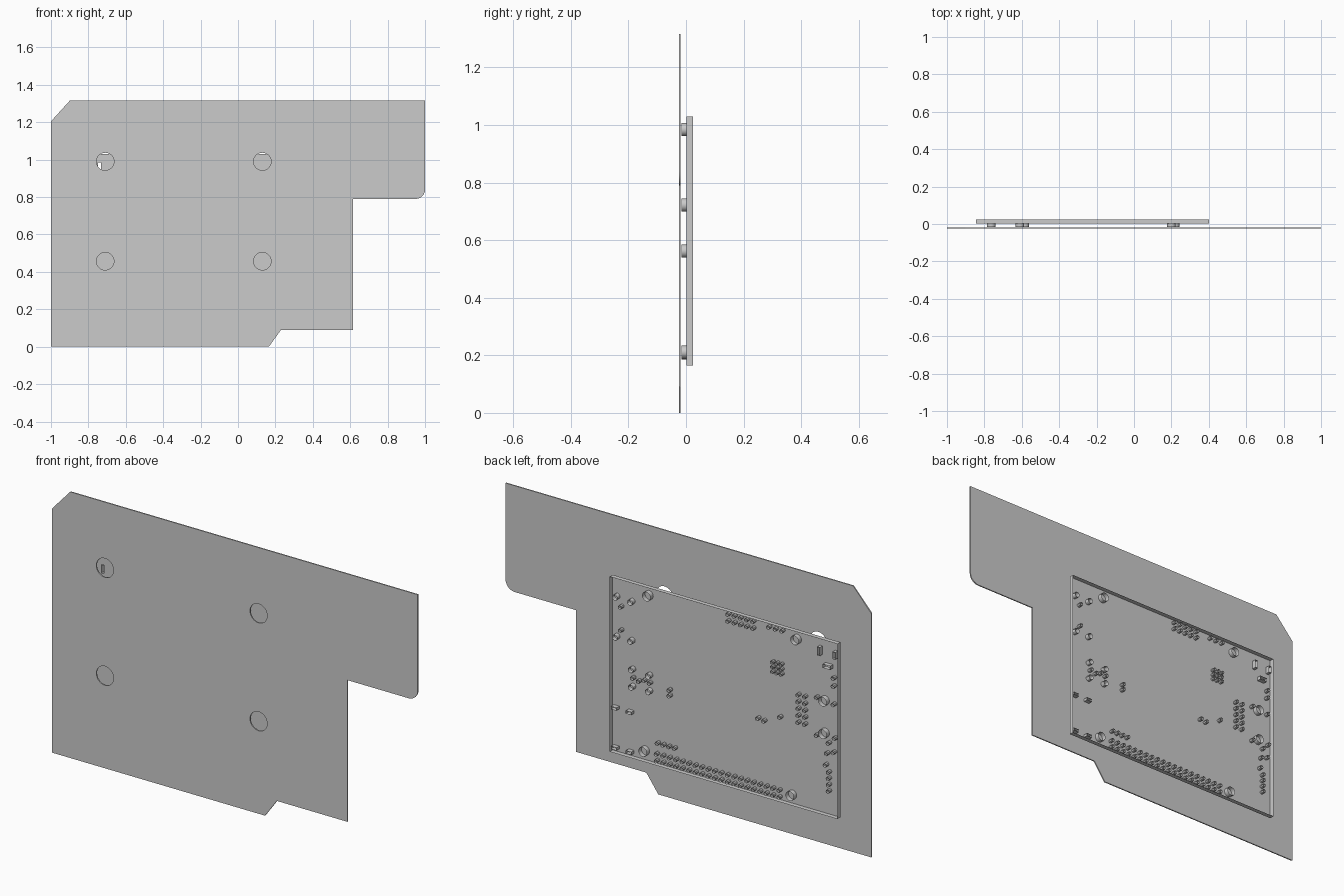
import bpy, bmesh, math
from mathutils import Vector, Matrix

if "Cube" in bpy.data.objects:
    bpy.data.objects.remove(bpy.data.objects["Cube"])


def circle(x, z, r, n=10):
    return [(x + r * math.cos(math.tau * i / n), z + r * math.sin(math.tau * i / n)) for i in range(n)]


def slot(x, z, w, h):
    return [(x - w / 2, z - h / 2), (x + w / 2, z - h / 2), (x + w / 2, z + h / 2), (x - w / 2, z + h / 2)]


def grid(x, z, nx, nz, dx, dz, r=0.009):
    return [circle(x + i * dx, z + j * dz, r, 8) for i in range(nx) for j in range(nz)]


def finish(name, bm):
    me = bpy.data.meshes.new(name)
    bm.to_mesh(me)
    bm.free()
    ob = bpy.data.objects.new(name, me)
    bpy.context.collection.objects.link(ob)
    bpy.ops.object.select_all(action='DESELECT')
    ob.select_set(True)
    bpy.context.view_layer.objects.active = ob
    bpy.ops.object.shade_smooth_by_angle()
    return ob


def sheet(name, loops, y0, y1, closed):
    """Fill the outline minus its holes at y0 and pull the walls to y1."""
    bm = bmesh.new()
    edges = []
    for loop in loops:
        vs = [bm.verts.new((x, y0, z)) for x, z in loop]
        edges += [bm.edges.new((vs[i - 1], vs[i])) for i in range(len(vs))]
    bmesh.ops.triangle_fill(bm, use_beauty=True, use_dissolve=False, edges=edges, normal=Vector((0, -1, 0)))
    if closed:
        new = bmesh.ops.extrude_face_region(bm, geom=bm.faces[:], use_keep_orig=True)
    else:
        new = bmesh.ops.extrude_edge_only(bm, edges=[e for e in bm.edges if e.is_boundary])
    moved = [g for g in new['geom'] if isinstance(g, bmesh.types.BMVert)]
    bmesh.ops.translate(bm, verts=moved, vec=(0, y1 - y0, 0))
    bmesh.ops.recalc_face_normals(bm, faces=bm.faces[:])
    return finish(name, bm)


# Mounting plate with chamfers, one rounded corner and four through holes
corner = [(0.95 + 0.05 * math.sin(a), 0.84 - 0.05 * math.cos(a))
          for a in (math.radians(15 * i) for i in range(7))]
outline = [(-1, 0), (0.165, 0), (0.23, 0.09), (0.615, 0.09), (0.615, 0.79), *corner,
           (1, 1.315), (-0.9, 1.315), (-1, 1.205)]
plate_holes = [circle(x, z, 0.047, 32) for x in (-0.71, 0.13) for z in (0.457, 0.99)]
sheet("mounting_plate", [outline] + plate_holes, -0.025, -0.019, True)

# Board: front skin with outer and hole walls, open at the back
posts = [(0.2, 0.984), (-0.61, 0.984), (-0.763, 0.722), (-0.763, 0.562), (0.22, 0.211), (-0.584, 0.208)]
holes = [circle(x, z, 0.0225, 24) for x, z in posts]
holes += grid(0.15, 0.183, 20, 2, -0.0353, 0.034)       # long header
holes += grid(-0.241, 0.978, 5, 2, -0.034, 0.034)       # top header
holes += grid(-0.464, 1.008, 3, 1, -0.036, 0)
holes += grid(-0.66, 0.58, 2, 5, 0.036, 0.034)          # side header
holes += grid(0.145, 0.271, 4, 1, -0.031, 0)
holes += grid(-0.79, 0.285, 1, 4, 0, 0.031)
holes += grid(-0.532, 0.793, 3, 3, 0.024, 0.024, 0.008)  # thermal vias
# single pin holes
for x, z in [(-0.817, 0.85), (-0.817, 0.81), (-0.725, 0.73), (-0.817, 0.72), (-0.725, 0.544),
             (-0.79, 0.522), (-0.823, 0.554), (-0.78, 0.468), (-0.817, 0.483), (-0.774, 0.41),
             (-0.404, 0.541), (-0.437, 0.537), (-0.524, 0.579), (0.08, 0.551), (0.08, 0.523),
             (0.346, 0.891), (0.346, 0.775), (0.28, 0.557), (0.248, 0.55), (0.218, 0.562), (0.188, 0.557)]:
    holes.append(circle(x, z, 0.0095, 8))
# larger connector holes
for x, z in [(0.373, 0.933), (0.29, 0.93), (0.373, 0.735), (0.29, 0.737),
             (0.286, 0.597), (0.193, 0.592), (0.286, 0.511), (0.193, 0.514)]:
    holes.append(circle(x, z, 0.014, 12))
# slots
holes += [slot(-0.741, 0.965, 0.015, 0.042), slot(-0.825, 0.966, 0.015, 0.035), slot(-0.785, 0.9, 0.04, 0.018)]
holes += [slot(x, z, 0.03, 0.014) for x in (0.378, 0.297) for z in (0.384, 0.187)]
sheet("circuit_board", [slot(-0.2225, 0.5975, 1.245, 0.865)] + holes, 0.002, 0.025, False)

# Standoffs under the board
for i, (x, z) in enumerate(posts):
    bm = bmesh.new()
    bmesh.ops.create_cone(bm, cap_ends=True, segments=24, radius1=0.0225, radius2=0.0225, depth=0.018,
                          matrix=Matrix.Translation((x, -0.007, z)) @ Matrix.Rotation(math.pi / 2, 4, 'X'))
    finish(f"standoff_{i + 1}", bm)
